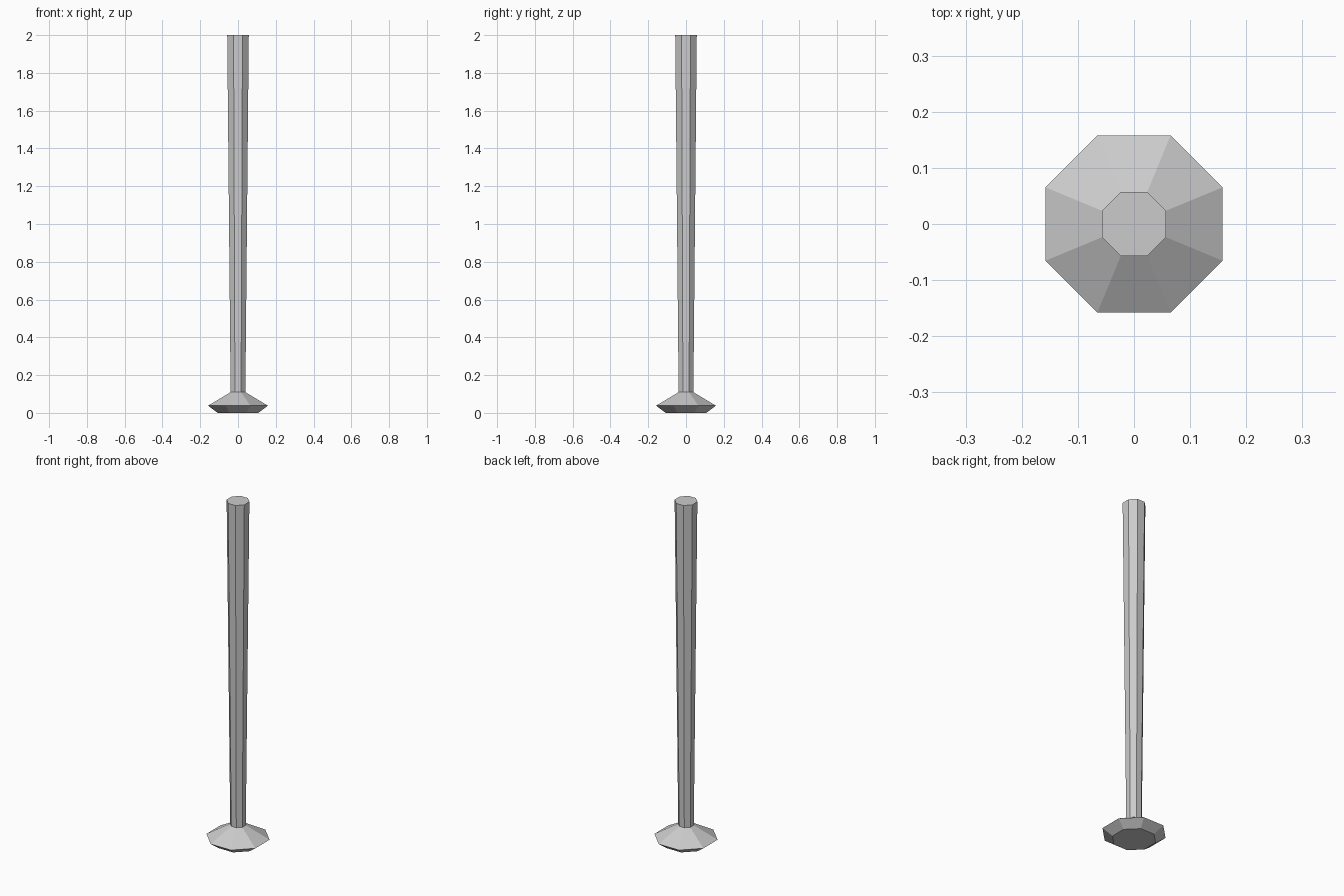
import bpy, bmesh, math

if "Cube" in bpy.data.objects:
    bpy.data.objects.remove(bpy.data.objects["Cube"])

SIDES = 8


def lathe(name, profile):
    """Flat-faced octagonal solid from (half width across flats, z) rings."""
    bm = bmesh.new()
    rings = []
    for apothem, z in profile:
        r = apothem / math.cos(math.pi / SIDES)
        angles = [(i + 0.5) * math.tau / SIDES for i in range(SIDES)]
        rings.append([bm.verts.new((r * math.cos(a), r * math.sin(a), z)) for a in angles])
    for low, high in zip(rings, rings[1:]):
        for i in range(SIDES):
            j = (i + 1) % SIDES
            bm.faces.new((low[i], low[j], high[j], high[i]))
    bm.faces.new(rings[0][::-1])
    bm.faces.new(rings[-1])
    mesh = bpy.data.meshes.new(name)
    bm.to_mesh(mesh)
    bm.free()
    obj = bpy.data.objects.new(name, mesh)
    bpy.context.collection.objects.link(obj)
    return obj


# Flared foot and tapering shaft form one continuous post
lathe("post", [(0.108, 0.0), (0.158, 0.038), (0.039, 0.11), (0.057, 2.0)])
